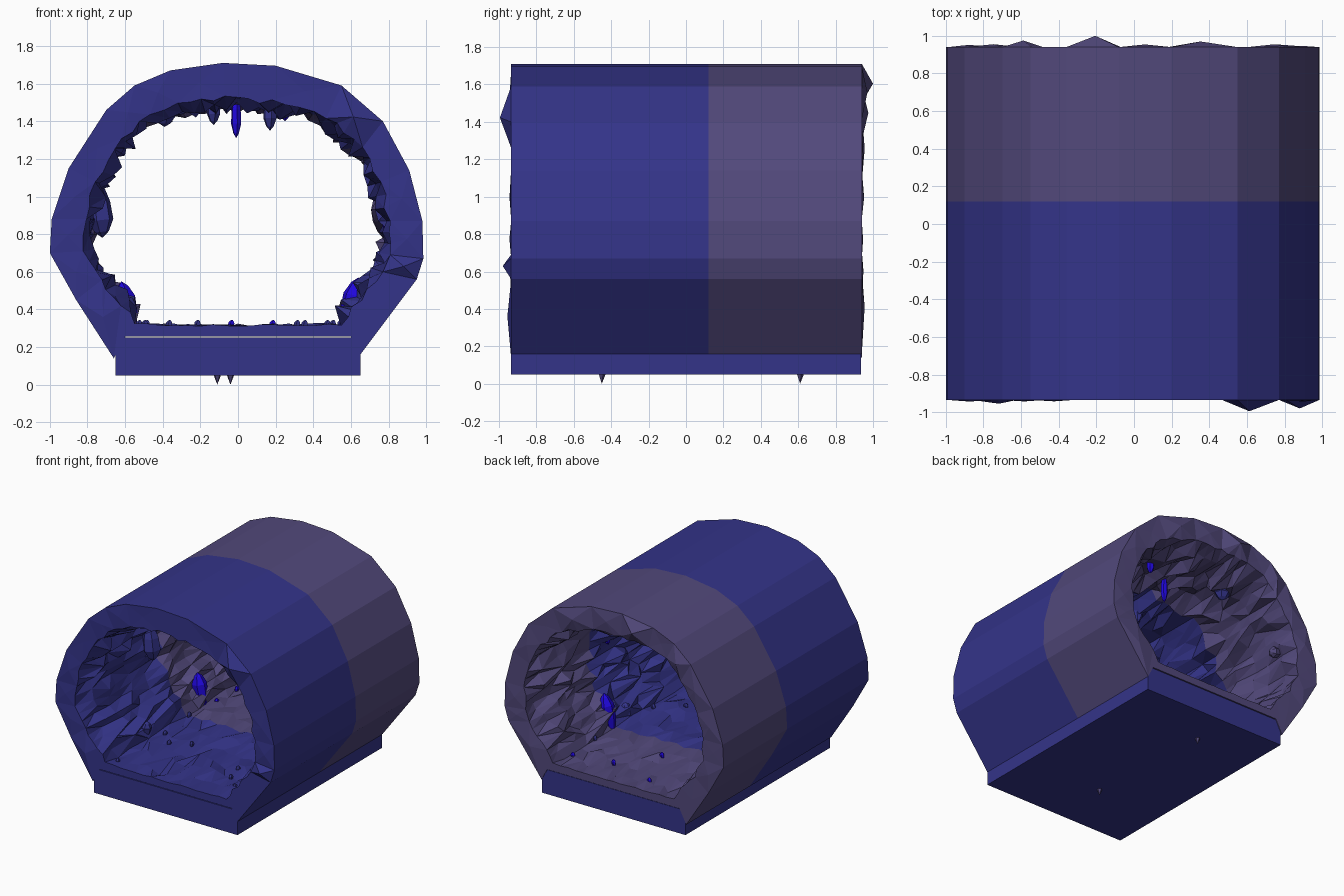
import bpy, bmesh, math, random
from mathutils import Vector

if "Cube" in bpy.data.objects:
    bpy.data.objects.remove(bpy.data.objects["Cube"])

random.seed(4)
Y0, Y1, SPLIT = -0.935, 0.94, 0.12


def material(name, rgb):
    m = bpy.data.materials.new(name)
    m.diffuse_color = (*rgb, 1)
    m.use_nodes = True
    m.node_tree.nodes["Principled BSDF"].inputs["Base Color"].default_value = m.diffuse_color
    return m


BLUE = material("blue_rock", (0.034, 0.034, 0.25))
PURPLE = material("purple_rock", (0.084, 0.066, 0.198))
GEM = material("bright_blue_crystal", (0.014, 0.002, 0.72))


def finish(bm, name, mats):
    bmesh.ops.recalc_face_normals(bm, faces=bm.faces)
    me = bpy.data.meshes.new(name)
    bm.to_mesh(me)
    bm.free()
    for m in mats:
        me.materials.append(m)
    ob = bpy.data.objects.new(name, me)
    bpy.context.collection.objects.link(ob)
    return ob


# Tunnel cross-sections (x, z), matching points outside and inside
OUTER = [(-.66, .14), (-.86, .45), (-1, .70), (-.99, .88), (-.90, 1.15), (-.70, 1.46),
         (-.55, 1.59), (-.36, 1.67), (-.08, 1.71), (.20, 1.695), (.55, 1.59), (.77, 1.40),
         (.91, 1.14), (.98, .87), (.985, .67), (.95, .56), (.65, .16),
         (.60, .255), (.20, .255), (-.20, .255), (-.60, .255)]
INNER = [(-.62, .42), (-.74, .55), (-.82, .71), (-.82, .88), (-.77, 1.08), (-.62, 1.31),
         (-.48, 1.45), (-.32, 1.50), (-.07, 1.53), (.18, 1.515), (.48, 1.43), (.66, 1.26),
         (.77, 1.08), (.81, .87), (.81, .69), (.77, .60), (.62, .40),
         (.55, .325), (.20, .32), (-.20, .32), (-.55, .325)]
K = len(OUTER)

# Finely divided inner outline; starts[i] is where coarse point i sits
fine, starts = [], []
for i in range(K):
    a, b = Vector(INNER[i]), Vector(INNER[(i + 1) % K])
    n = max(2, round((b - a).length / 0.07))
    starts.append(len(fine))
    fine += [a.lerp(b, j / n) for j in range(n)]
N = len(fine)
starts.append(N)


def inner_point(p, y, rough):
    """Push a wall point inward, or ripple a floor point."""
    if p.y < 0.34:
        dz = random.uniform(-.035, .005) * rough
        return (p.x, y + random.uniform(-.06, .06) * rough * (y != SPLIT), p.y + dz)
    d = (Vector((0, .85)) - p).normalized() * (random.random() ** 2 * .11 - .015) * rough
    return (p.x + d.x, y + random.uniform(-.05, .05) * rough * (y != SPLIT), max(p.y + d.y, .3))


# Cave tunnel shell
bm = bmesh.new()
ys = [Y0, -.78, -.6, -.42, -.24, -.06, SPLIT, .28, .44, .6, .78, Y1]
inner = []
for y in ys:
    rough = .25 if y in (Y0, Y1) else 1
    ring = []
    for p in fine:
        x, yy, z = inner_point(p, y, rough)
        if rough < 1:
            yy = y
        ring.append(bm.verts.new((x, yy, z)))
    inner.append(ring)
outer = [[bm.verts.new((x, y, z)) for x, z in OUTER] for y in (Y0, SPLIT, Y1)]

for r, s in zip(inner, inner[1:]):
    for i in range(N):
        j = (i + 1) % N
        if random.random() < .7:
            bm.faces.new((r[i], r[j], s[j]))
            bm.faces.new((r[i], s[j], s[i]))
        else:
            bm.faces.new((r[i], r[j], s[i]))
            bm.faces.new((r[j], s[j], s[i]))
for r, s in zip(outer, outer[1:]):
    for i in range(K):
        j = (i + 1) % K
        bm.faces.new((r[i], r[j], s[j], s[i]))

# Broken rock rims: poke each rim piece and pull its middle outward
PEAKS = {(-1, 10): .06, (-1, 14): .045, (-1, 0): .02, (1, 7): .06, (1, 9): .03, (1, 5): .035}
for side, o, r in ((-1, outer[0], inner[0]), (1, outer[2], inner[-1])):
    for i in range(K):
        back = [r[k % N] for k in range(starts[i + 1], starts[i] - 1, -1)]
        f = bm.faces.new([o[i], o[(i + 1) % K]] + back)
        mid = bmesh.ops.poke(bm, faces=[f])["verts"][0]
        push = PEAKS.get((side, i), random.uniform(-.005, .018))
        mid.co.y = (Y0 if side < 0 else Y1) + side * (push if i < 16 else 0)

for f in bm.faces:
    f.material_index = int(f.calc_center_median().y > SPLIT)
finish(bm, "cave_tunnel", [BLUE, PURPLE])

# Base slab
bm = bmesh.new()
bmesh.ops.create_cube(bm, size=1)
for v in bm.verts:
    v.co = (v.co.x * 1.3, v.co.y * 1.87, .15 + v.co.z * .2)
finish(bm, "base_slab", [BLUE])


def crystal(name, base, tip, r, mat, sides=6):
    """Faceted crystal, pointed at the tip and narrowed at its root."""
    base, tip = Vector(base), Vector(tip)
    axis = tip - base
    rot = axis.to_track_quat('Z', 'Y')
    bm = bmesh.new()
    rings = []
    for t, k in ((0, .55), (.3, .9), (.65, 1), (.88, .55)):
        rings.append([bm.verts.new(base + axis * t + rot @ Vector((
            r * k * math.cos(a), r * k * math.sin(a), 0)))
            for a in (math.tau * i / sides + .3 for i in range(sides))])
    top = bm.verts.new(tip)
    bm.faces.new(rings[0])
    for p, q in zip(rings, rings[1:]):
        for i in range(sides):
            j = (i + 1) % sides
            bm.faces.new((p[i], p[j], q[j], q[i]))
    for i in range(sides):
        bm.faces.new((rings[-1][i], rings[-1][(i + 1) % sides], top))
    finish(bm, name, [mat])


# Bright crystals
crystal("ceiling_crystal_long", (-.01, .34, 1.53), (-.01, .34, 1.31), .028, GEM)
crystal("ceiling_crystal_short", (.25, .49, 1.53), (.25, .49, 1.40), .03, GEM)
crystal("wall_crystal", (.82, -.10, 1.02), (.775, -.10, .83), .035, GEM)
crystal("floor_crystal_left", (-.57, .36, .30), (-.62, .36, .55), .058, GEM)
crystal("floor_crystal_right", (.57, .15, .30), (.64, .15, .57), .058, GEM)

# Hanging rocks, wall rocks and floor rocks
crystal("ceiling_rock_left", (-.39, .565, 1.53), (-.39, .565, 1.37), .06, BLUE)
crystal("ceiling_rock_middle", (-.13, -.11, 1.55), (-.13, -.11, 1.38), .037, BLUE)
crystal("ceiling_rock_right", (.17, -.30, 1.54), (.17, -.30, 1.35), .037, BLUE)
crystal("ceiling_rock_far_right", (.51, -.20, 1.50), (.50, -.20, 1.35), .035, BLUE)
crystal("wall_rock_large", (-.75, -.07, 1.05), (-.72, -.07, .78), .07, BLUE)
crystal("wall_rock_small", (-.79, .75, .98), (-.70, .75, .96), .045, PURPLE)
crystal("floor_rock_left", (-.60, -.35, .30), (-.58, -.35, .43), .045, BLUE)
crystal("floor_rock_right", (.58, -.07, .29), (.60, -.07, .42), .045, BLUE)

# Small pebbles scattered over the floor
BACK = [(.50, .74), (.18, .67), (-.22, .78), (-.50, .69), (-.04, .36), (-.50, .43)]
FRONT = [(-.37, -.37), (-.22, -.29), (-.50, -.85), (.35, -.60), (.31, -.45), (-.49, -.25),
         (.50, -.30), (.47, -.72), (.54, .40), (-.53, .12)]
for group, mat in ((BACK, GEM), (FRONT, BLUE)):
    for i, (x, y) in enumerate(group):
        crystal(f"{'back' if mat == GEM else 'front'}_pebble_{i}",
                (x, y, .295), (x + .01, y, .345), .018, mat, 5)

# Spikes poking out beneath the slab
for i, (x, y) in enumerate(((-.11, .61), (-.04, -.45))):
    bm = bmesh.new()
    bmesh.ops.create_cone(bm, segments=5, cap_ends=True, radius1=0, radius2=.024, depth=.06)
    bmesh.ops.translate(bm, verts=bm.verts, vec=(x, y, .03))
    finish(bm, f"under_spike_{i}", [PURPLE])
